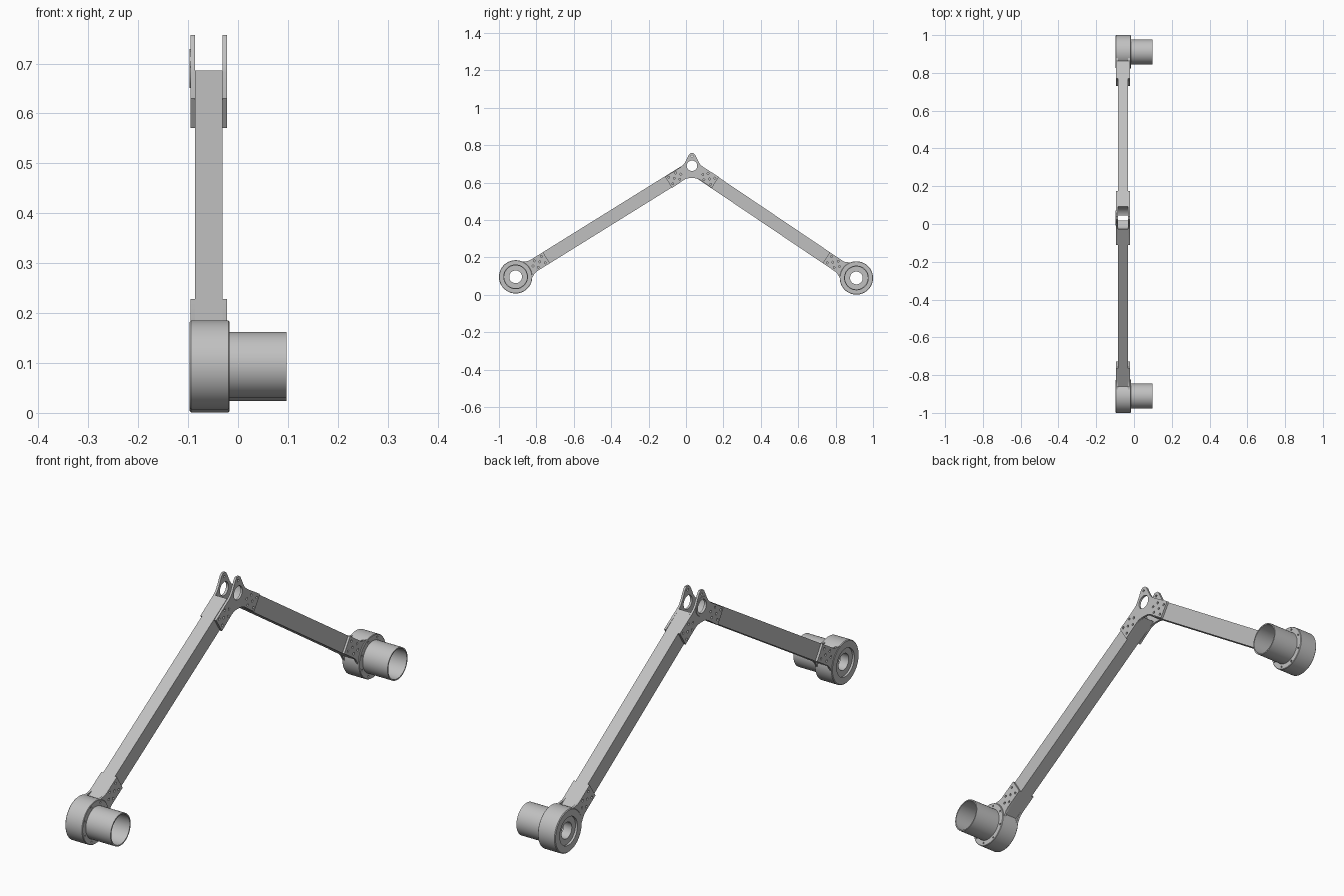
import bpy, bmesh, math
from mathutils import Vector

if "Cube" in bpy.data.objects:
    bpy.data.objects.remove(bpy.data.objects["Cube"], do_unlink=True)

GREY = (0.53, 0.53, 0.53, 1)
metal = bpy.data.materials.new("light grey metal")
metal.use_nodes = True
metal.diffuse_color = GREY
metal.node_tree.nodes["Principled BSDF"].inputs["Base Color"].default_value = GREY

# Shared layout in the y-z plane, plus the x spans of the layers
JOINT = Vector((0.032, 0.69))
AXIS_END = Vector((0.032, 0.682))
HUBS = {"front": Vector((-0.911, 0.096)), "rear": Vector((0.911, 0.09))}
BEAM = (-0.086, -0.031)
PLATES = {"right": (-0.095, -0.086), "left": (-0.031, -0.022)}
HALF = 0.035


def finish(name, bm):
    bmesh.ops.recalc_face_normals(bm, faces=bm.faces)
    mesh = bpy.data.meshes.new(name)
    bm.to_mesh(mesh)
    bm.free()
    mesh.materials.append(metal)
    ob = bpy.data.objects.new(name, mesh)
    bpy.context.collection.objects.link(ob)
    return ob


def prism(name, loops, x0, x1):
    """Extrude closed y-z outlines along x."""
    bm = bmesh.new()
    for loop in loops:
        face = bm.faces.new([bm.verts.new((x0, p[0], p[1])) for p in loop])
        out = bmesh.ops.extrude_face_region(bm, geom=[face], use_keep_orig=True)
        verts = [g for g in out["geom"] if isinstance(g, bmesh.types.BMVert)]
        bmesh.ops.translate(bm, verts=verts, vec=(x1 - x0, 0, 0))
    return finish(name, bm)


def lathe(name, profile, centre):
    """Spin a closed (x, radius) profile about an x axis."""
    bm = bmesh.new()
    verts = [bm.verts.new((x, 0, r)) for x, r in profile]
    edges = [bm.edges.new((verts[i - 1], verts[i])) for i in range(len(verts))]
    bmesh.ops.spin(bm, geom=verts + edges, cent=(0, 0, 0), axis=(1, 0, 0),
                   angle=math.tau, steps=64)
    bmesh.ops.remove_doubles(bm, verts=bm.verts, dist=1e-5)
    bmesh.ops.translate(bm, verts=bm.verts, vec=(0, centre.x, centre.y))
    return finish(name, bm)


def circle(c, r, n):
    return [c + Vector((math.cos(a), math.sin(a))) * r
            for a in (math.tau * i / n for i in range(n))]


def cut(ob, loops, x0, x1):
    """Cut outlines through an object, then drop the cutter."""
    cutter = prism("cutter", loops, x0, x1)
    cutter.hide_render = True
    mod = ob.modifiers.new("cut", "BOOLEAN")
    mod.operation, mod.solver, mod.object = "DIFFERENCE", "EXACT", cutter
    bpy.context.view_layer.update()
    deps = bpy.context.evaluated_depsgraph_get()
    mesh = bpy.data.meshes.new_from_object(ob.evaluated_get(deps))
    ob.modifiers.clear()
    ob.data = mesh
    bpy.data.objects.remove(cutter, do_unlink=True)


parts = []
joint_holes = [circle(JOINT, 0.028, 40), circle(JOINT + Vector((0, 0.051)), 0.005, 12)]

for end, hub in HUBS.items():
    span = (AXIS_END - hub).length
    d = (AXIS_END - hub).normalized()
    n = Vector((-d.y, d.x))

    def at(u, v):
        return hub + d * u + n * v

    # Beam, hollowed out around the upper joint
    beam = prism(end + "_beam", [[at(0.075, -HALF), at(span, -HALF),
                                  at(span, HALF), at(0.075, HALF)]], *BEAM)
    cut(beam, [circle(JOINT, 0.06, 48)], -0.2, 0.2)
    parts.append(beam)

    # Hub bracket plates with staggered rivet holes
    side = [(0.07, 0.052), (0.085, 0.044), (0.1, 0.037), (0.115, HALF), (0.194, HALF)]
    outline = [at(u, v) for u, v in side] + [at(u, -v) for u, v in reversed(side)]
    rows = [(0.11, 0.0), (0.13, 0.02), (0.13, -0.02), (0.152, 0.0),
            (0.174, 0.02), (0.174, -0.02)]
    for where, (x0, x1) in PLATES.items():
        plate = prism(f"{end}_hub_plate_{where}", [outline], x0, x1)
        cut(plate, [circle(at(u, v), 0.005, 12) for u, v in rows], x0 - 0.01, x1 + 0.01)
        parts.append(plate)

    # Rivet holes for this arm of the joint plates
    joint_holes += [circle(at(span - u + 0.04, v), 0.005, 12) for u, v in rows]

    # Hub housing with its open motor tube and recessed outer face
    housing = lathe(end + "_hub", [
        (-0.097, 0.086), (-0.094, 0.089), (-0.019, 0.089), (-0.017, 0.087),
        (-0.017, 0.066), (0.097, 0.066), (0.097, 0.061), (-0.05, 0.061),
        (-0.05, 0.034), (-0.088, 0.034), (-0.088, 0.058), (-0.097, 0.058)], hub)
    bolts = [circle(hub + Vector((math.cos(a), math.sin(a))) * 0.077, 0.004, 10)
             for a in (math.tau * (i + 0.5) / 8 for i in range(8))]
    cut(housing, bolts, -0.023, -0.01)
    parts.append(housing)

# Joint plates: pointed lug on top, one arm along each beam
half = [(0.144, -0.06), (0.062, -0.008), (0.047, 0.004), (0.037, 0.018),
        (0.028, 0.036), (0.019, 0.054), (0.015, 0.061), (0.008, 0.067)]
under = [(0.012, -0.066), (0.03, -0.069), (0.045, -0.077), (0.106, -0.119)]
right = under + half
outline = [JOINT + Vector(p) for p in right]
outline += [JOINT + Vector((-y, z)) for y, z in reversed(right)]
for where, (x0, x1) in PLATES.items():
    plate = prism(f"joint_plate_{where}", [outline], x0, x1)
    cut(plate, joint_holes, x0 - 0.01, x1 + 0.01)
    parts.append(plate)

# Thin bearing ring on the outer joint plate
parts.append(lathe("joint_bearing_ring", [(-0.097, 0.028), (-0.097, 0.039),
                                          (-0.095, 0.039), (-0.095, 0.028)], JOINT))

# Smooth the round parts while keeping hard edges
bpy.ops.object.select_all(action="DESELECT")
for ob in parts:
    ob.select_set(True)
bpy.context.view_layer.objects.active = parts[0]
bpy.ops.object.shade_smooth_by_angle(angle=math.radians(25))
